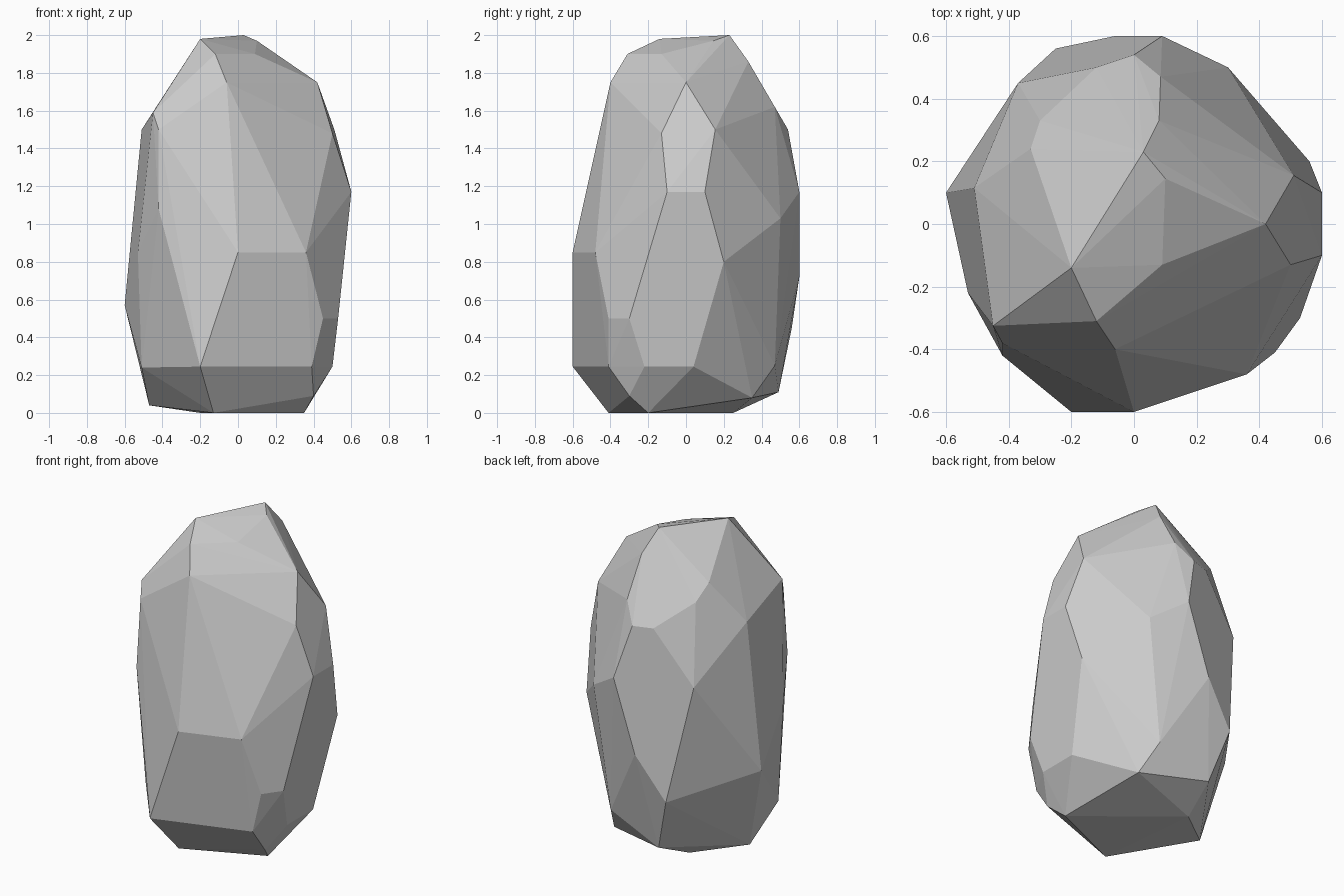
import bpy, bmesh, math

# Chipped corners of the boulder, grouped from base to crown: (x, y, z)
base = [(.35, -.2, 0), (-.13, -.41, 0), (-.2, .25, 0), (.26, .35, .08),
        (-.47, .03, .04), (-.15, .49, .11), (.4, -.3, .09)]
foot = [(-.2, -.6, .245), (.39, -.41, .245), (.5, -.22, .245), (.5, .04, .245),
        (.2, .47, .25), (-.51, -.2, .24)]
belly = [(.45, -.41, .5), (.53, -.3, .5), (-.6, .1, .57), (-.25, .56, .45),
         (-.06, .6, .72), (.56, .2, .8), (0, -.6, .85), (.36, -.48, .85),
         (-.53, -.22, .85)]
waist = [(.3, .5, 1.03), (-.07, -.53, 1.09), (-.42, -.42, 1.08), (-.52, .14, 1.1),
         (-.37, .45, 1.17), (.09, .6, 1.17), (.6, -.1, 1.17), (.6, .1, 1.17)]
shoulder = [(.5, -.13, 1.48), (.51, .155, 1.5), (-.42, -.38, 1.5), (-.51, .115, 1.5),
            (-.12, .5, 1.5), (0, .54, 1.5), (-.45, -.325, 1.59), (.085, .47, 1.62),
            (-.3, .33, 1.65)]
crown = [(-.33, .24, 1.75), (.42, 0, 1.75), (-.06, -.4, 1.75), (.08, .33, 1.86),
         (-.12, -.31, 1.9), (.09, -.13, 1.9), (.1, .145, 1.97), (-.2, -.14, 1.98),
         (.03, .23, 2.0)]

# Wrap a faceted skin around the corners
bm = bmesh.new()
for tier in (base, foot, belly, waist, shoulder, crown):
    for p in tier:
        bm.verts.new(p)
res = bmesh.ops.convex_hull(bm, input=bm.verts[:])
loose = [v for v in bm.verts if not v.link_faces]
bmesh.ops.delete(bm, geom=loose, context='VERTS')

# Merge nearly flat neighbours into larger facets
bmesh.ops.dissolve_limit(bm, angle_limit=math.radians(2), verts=bm.verts[:], edges=bm.edges[:])
bmesh.ops.recalc_face_normals(bm, faces=bm.faces[:])

mesh = bpy.data.meshes.new("boulder")
bm.to_mesh(mesh)
bm.free()
bpy.context.collection.objects.link(bpy.data.objects.new("boulder", mesh))
